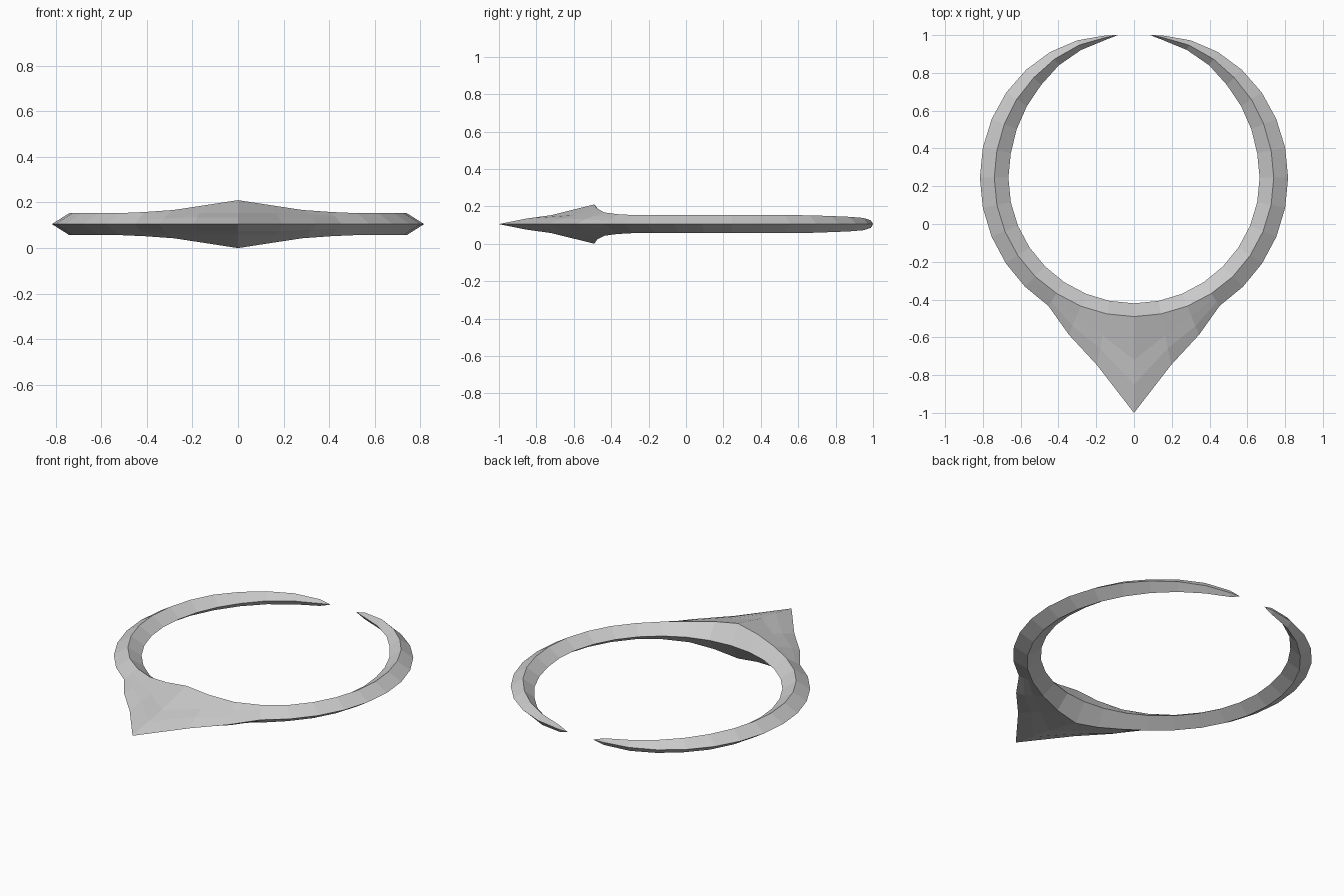
import bpy, bmesh, math

if "Cube" in bpy.data.objects:
    bpy.data.objects.remove(bpy.data.objects["Cube"])

CY, MID = 0.245, 0.105   # ring centre (y) and mid-height
STEP = 11.25

# Stations along the right half, from front spike to rear tip:
# outer radius, ridge radius, inner radius, ridge height above mid plane
stations = [
    (1.245, 0.735, 0.665, 0.105),
    (1.010, 0.735, 0.665, 0.083),
    (0.900, 0.736, 0.665, 0.062),
    (0.816, 0.737, 0.665, 0.053),
] + [(0.816, 0.74, 0.665, 0.048)] * 6 + [
    (0.815, 0.743, 0.672, 0.048),
    (0.813, 0.747, 0.682, 0.047),
    (0.808, 0.750, 0.695, 0.043),
    (0.800, 0.756, 0.716, 0.039),
    (0.787, 0.760, 0.732, 0.033),
    (0.768, 0.758, 0.746, 0.020),
]
# Spike shoulder points: (radius, height) outer then inner, first stations only
shoulders = {
    0: [(1.095, 0.030), (0.965, 0.048)],
    1: [(0.920, 0.030), (0.850, 0.048)],
    2: [(0.850, 0.025), (0.795, 0.044)],
}


def section(i):
    ro, rr, ri, h = stations[i]
    sh = shoulders.get(i) or [(ro + (rr - ro) * t, h * t) for t in (1 / 3, 2 / 3)]
    upper = sh + [(rr, h)]
    lower = [(r, -z) for r, z in reversed(upper)]
    return [(ro, 0)] + upper + [(ri, 0)] + lower


def place(r, z, deg):
    a = math.radians(deg)
    return (r * math.cos(a) if deg > -90 else 0.0, CY + r * math.sin(a), MID + z)


# Half of the open ring: lofted diamond section closing to a point
bm = bmesh.new()
loops = [[bm.verts.new(place(r, z, -90 + STEP * i)) for r, z in section(i)]
         for i in range(len(stations))]
for a, b in zip(loops, loops[1:]):
    n = len(a)
    for k in range(n):
        m = (k + 1) % n
        bm.faces.new((a[k], a[m], b[m], b[k]))
tip = bm.verts.new(place(0.76, 0, 83.6))
last = loops[-1]
for k in range(len(last)):
    bm.faces.new((last[k], last[(k + 1) % len(last)], tip))
# The mirror plane stays open, so orient by checking the outer side
bmesh.ops.recalc_face_normals(bm, faces=bm.faces)
bm.normal_update()
probe = max(bm.faces, key=lambda f: f.calc_center_median().x)
if probe.normal.x < 0:
    bmesh.ops.reverse_faces(bm, faces=bm.faces)

mesh = bpy.data.meshes.new("open_ring_with_spike")
bm.to_mesh(mesh)
bm.free()
ring = bpy.data.objects.new("open_ring_with_spike", mesh)
bpy.context.collection.objects.link(ring)

# Mirror to the left half
mod = ring.modifiers.new("mirror", 'MIRROR')
mod.use_clip = True
mod.merge_threshold = 0.001
